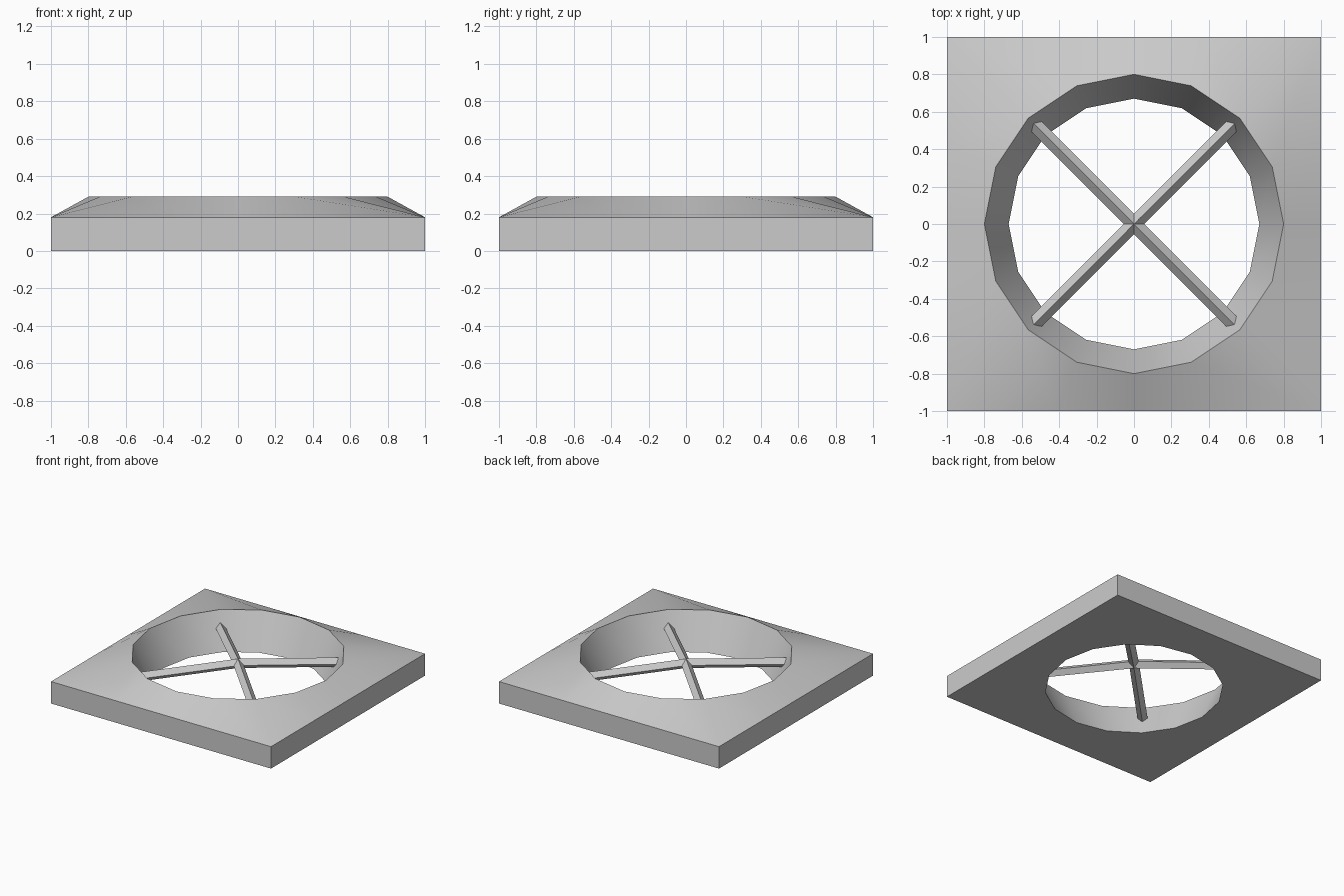
import bpy, bmesh, math

if "Cube" in bpy.data.objects:
    bpy.data.objects.remove(bpy.data.objects["Cube"])

SIDES = 16
RIM_R, RIM_Z = 0.80, 0.29      # upper edge of the opening
FLOOR_R = 0.67                 # lower edge of the opening
EDGE_Z = 0.18                  # height of the outer walls
BAR = 0.038                    # half width of a spoke

grey = bpy.data.materials.new("light grey")
grey.use_nodes = True
colour = (0.6, 0.6, 0.6, 1)
grey.diffuse_color = colour
grey.node_tree.nodes["Principled BSDF"].inputs["Base Color"].default_value = colour


def finish(bm, name, angle):
    bmesh.ops.remove_doubles(bm, verts=bm.verts, dist=0.0005)
    bmesh.ops.recalc_face_normals(bm, faces=bm.faces)
    mesh = bpy.data.meshes.new(name)
    bm.to_mesh(mesh)
    bm.free()
    mesh.materials.append(grey)
    obj = bpy.data.objects.new(name, mesh)
    bpy.context.collection.objects.link(obj)
    bpy.ops.object.select_all(action="DESELECT")
    obj.select_set(True)
    bpy.context.view_layer.objects.active = obj
    bpy.ops.object.shade_smooth_by_angle(angle=math.radians(angle))
    return obj


def bridge(bm, a, b):
    for i in range(len(a)):
        j = (i + 1) % len(a)
        bm.faces.new((a[i], a[j], b[j], b[i]))


# Square frame: round rings inside, square rings outside, joined in a loop
bm = bmesh.new()


def ring(radius, z, square=False):
    verts = []
    for i in range(SIDES):
        a = math.tau * i / SIDES
        c, s = math.cos(a), math.sin(a)
        r = radius / max(abs(c), abs(s)) if square else radius
        verts.append(bm.verts.new((r * c, r * s, z)))
    return verts


rings = [ring(FLOOR_R, 0), ring(RIM_R, RIM_Z), ring(1, EDGE_Z, True), ring(1, 0, True)]
for k in range(4):
    bridge(bm, rings[k], rings[(k + 1) % 4])
finish(bm, "frame", 30)

# Four diamond-section spokes, mitred at a raised centre, ends cut along the wall
bm = bmesh.new()
HUB_Z, END_Z, END_R = 0.215, 0.165, 0.742
lean = (RIM_R - FLOOR_R) / RIM_Z
for k in range(4):
    a = math.radians(45 + 90 * k)
    c, s = math.cos(a), math.sin(a)
    hub, end = [], []
    for side, up in ((0, 1), (1, 0), (0, -1), (-1, 0)):
        w, h = side * BAR, up * BAR
        inner, outer = abs(w), END_R + h * lean
        for loop, r in ((hub, inner), (end, outer)):
            z = HUB_Z + (END_Z - HUB_Z) * r / END_R + h
            loop.append(bm.verts.new((r * c - w * s, r * s + w * c, z)))
    bridge(bm, hub, end)
    bm.faces.new(end)
finish(bm, "spokes", 20)
